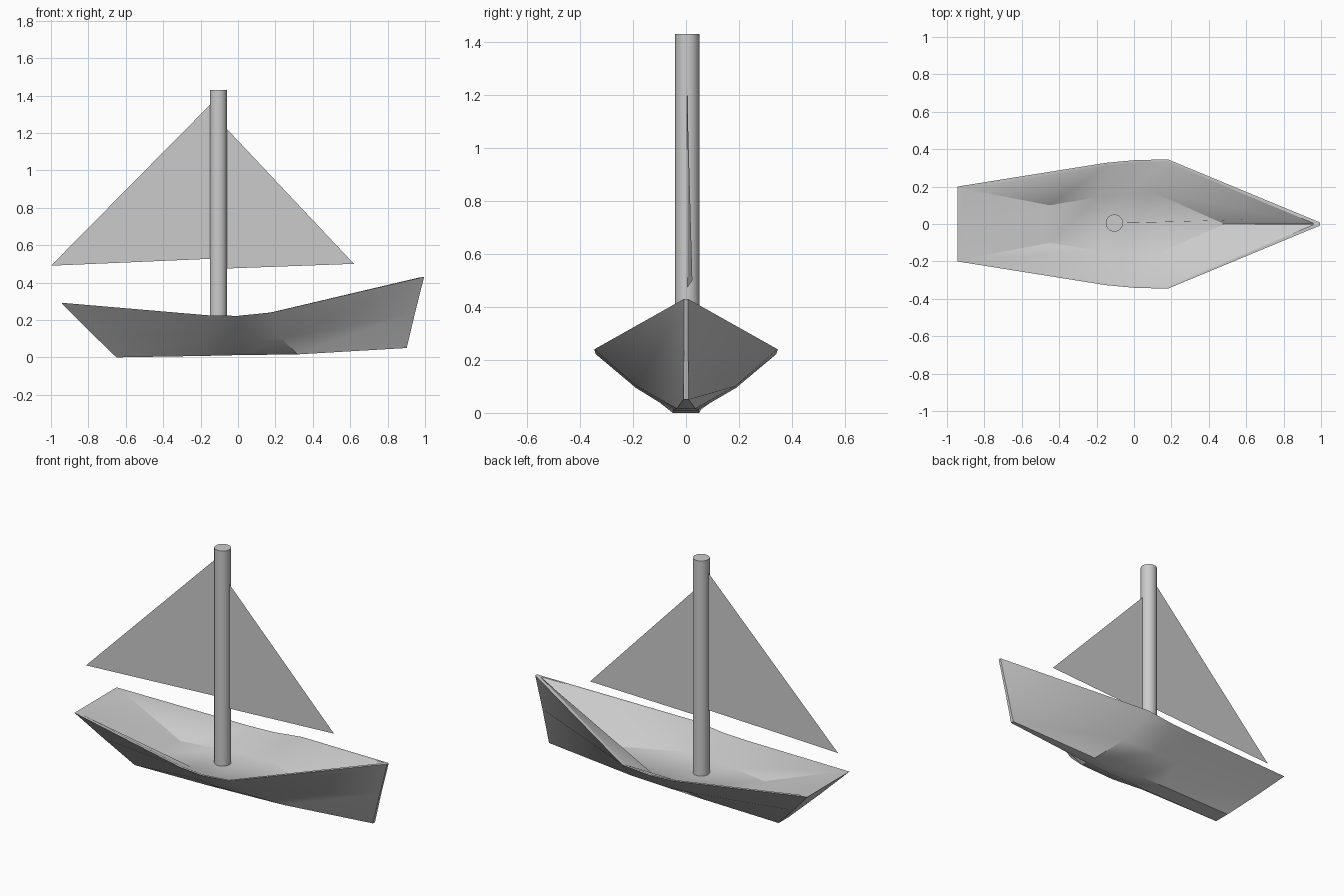
import bpy, bmesh
from math import radians

if "Cube" in bpy.data.objects:
    bpy.data.objects.remove(bpy.data.objects["Cube"])


def finish(name, bm, smooth=None):
    bmesh.ops.recalc_face_normals(bm, faces=bm.faces[:])
    mesh = bpy.data.meshes.new(name)
    bm.to_mesh(mesh)
    bm.free()
    obj = bpy.data.objects.new(name, mesh)
    bpy.context.collection.objects.link(obj)
    if smooth:
        bpy.ops.object.select_all(action='DESELECT')
        obj.select_set(True)
        bpy.context.view_layer.objects.active = obj
        bpy.ops.object.shade_smooth_by_angle(angle=radians(smooth))
    return obj


# Hull stations, stern to bow: floor edge, inner rim, outer rim, chine, keel
stations = [
    [(-.45, .10, .14), (-.905, .187, .288), (-.945, .20, .292), (-.80, .125, .145), (-.65, .05, 0)],
    [(-.20, .143, .14), (-.15, .312, .224), (-.15, .327, .224), (-.17, .178, .10), (-.17, .05, .008)],
    [(-.05, .165, .14), (0, .327, .222), (0, .341, .222), (0, .19, .095), (0, .047, .012)],
    [(.10, .17, .14), (.175, .333, .24), (.18, .346, .24), (.23, .185, .10), (.32, .035, .016)],
    [(.48, .001, .14), (.965, .002, .426), (.995, .008, .43), (.947, .008, .24), (.902, .01, .05)],
]
bm = bmesh.new()
rings = []
for half in stations:
    pts = half + [(x, -y, z) for x, y, z in reversed(half)]
    rings.append([bm.verts.new(p) for p in pts])
for a, b in zip(rings, rings[1:]):
    for i in range(10):
        j = (i + 1) % 10
        bm.faces.new((a[i], a[j], b[j], b[i]))
# Stern and bow: outside panel, rim strip, inside panel
for r in (rings[0], rings[-1]):
    bm.faces.new(r[2:8])
    bm.faces.new((r[1], r[2], r[7], r[8]))
    bm.faces.new((r[0], r[1], r[8], r[9]))
finish("hull", bm, 32)

# Mast
bpy.ops.mesh.primitive_cylinder_add(vertices=32, radius=.046, depth=1.30, location=(-.105, .005, .78))
mast = bpy.context.object
mast.name = "mast"
bpy.ops.object.shade_smooth_by_angle(angle=radians(30))

# Thin triangular sails
for name, pts in {
    "main_sail": [(-.145, .004, 1.355), (-1, -.012, .49), (-.145, .004, .527)],
    "jib_sail": [(-.063, .004, 1.225), (.62, .024, .50), (-.063, .006, .475)],
}.items():
    bm = bmesh.new()
    bm.faces.new([bm.verts.new(p) for p in pts])
    finish(name, bm)
